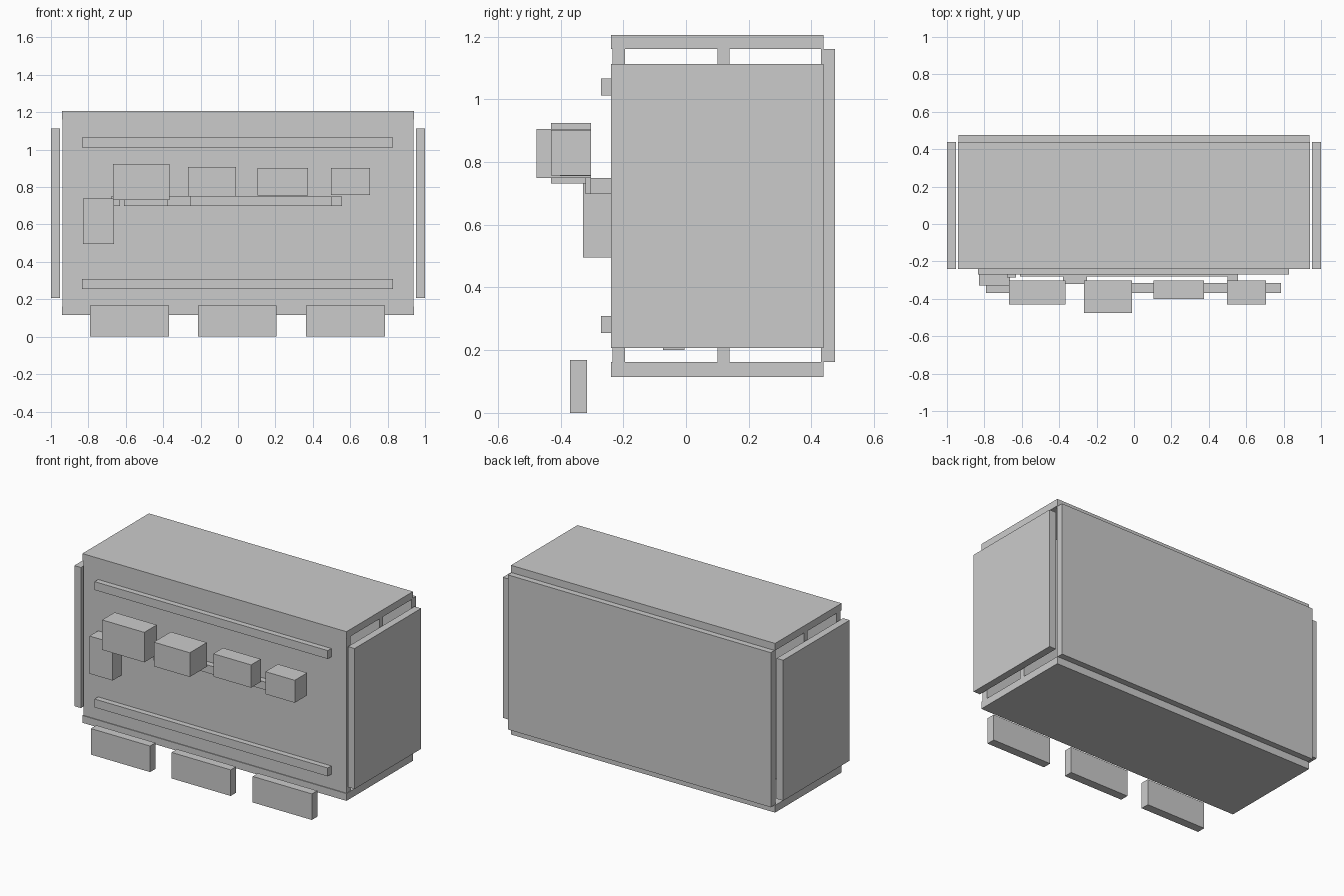
import bpy


def box(name, x, y, z):
    """Axis-aligned block given its (min, max) range on each axis."""
    bpy.ops.mesh.primitive_cube_add(
        size=1, location=(sum(x) / 2, sum(y) / 2, sum(z) / 2))
    ob = bpy.context.object
    ob.name = name
    ob.scale = (x[1] - x[0], y[1] - y[0], z[1] - z[0])
    bpy.ops.object.transform_apply(location=False, rotation=False, scale=True)
    return ob


# Carcass: floating top and bottom slabs
DEPTH = (-0.24, 0.438)
box("top_panel", (-0.942, 0.942), DEPTH, (1.16, 1.206))
box("bottom_panel", (-0.942, 0.942), DEPTH, (0.115, 0.162))

# Side slabs stand slightly outside the carcass
box("left_side", (-1.0, -0.953), DEPTH, (0.207, 1.113))
box("right_side", (0.953, 1.0), DEPTH, (0.207, 1.113))

# Upright boards across the width
WIDTH = (-0.938, 0.938)
box("front_panel", WIDTH, (-0.235, -0.195), (0.162, 1.16))
box("inner_board", WIDTH, (0.10, 0.138), (0.162, 1.16))
box("back_panel", WIDTH, (0.43, 0.476), (0.163, 1.16))

# Small fitting hidden inside the cabinet
box("inner_fitting", (-0.15, 0.15), (-0.073, -0.005), (0.20, 0.40))

# Two long trim rails on the front
for name, z in (("lower_rail", 0.255), ("upper_rail", 1.012)):
    box(name, (-0.833, 0.83), (-0.271, -0.235), (z, z + 0.054))

# Central ledge with its support blocks
LEDGE_Z = (0.698, 0.749)
box("ledge_bar", (-0.61, 0.54), (-0.28, -0.24), LEDGE_Z)
for i, (x0, x1, front) in enumerate(
        ((-0.68, -0.63, -0.287), (-0.38, -0.25, -0.32), (0.50, 0.556, -0.305))):
    box(f"ledge_block_{i + 1}", (x0, x1), (front, -0.24), LEDGE_Z)

# Row of front boxes: x range, front face, z range
for i, (x, front, z) in enumerate((
        ((-0.668, -0.367), -0.43, (0.731, 0.924)),
        ((-0.267, -0.01), -0.477, (0.75, 0.906)),
        ((0.105, 0.375), -0.402, (0.755, 0.902)),
        ((0.497, 0.706), -0.43, (0.757, 0.902)))):
    box(f"front_box_{i + 1}", x, (front, -0.303), z)
box("hanging_box", (-0.83, -0.664), (-0.328, -0.24), (0.495, 0.738))

# Three slabs standing on the ground in front
for i, x in enumerate((-0.579, -0.004, 0.575)):
    box(f"ground_slab_{i + 1}", (x - 0.211, x + 0.211), (-0.37, -0.315), (0, 0.168))
